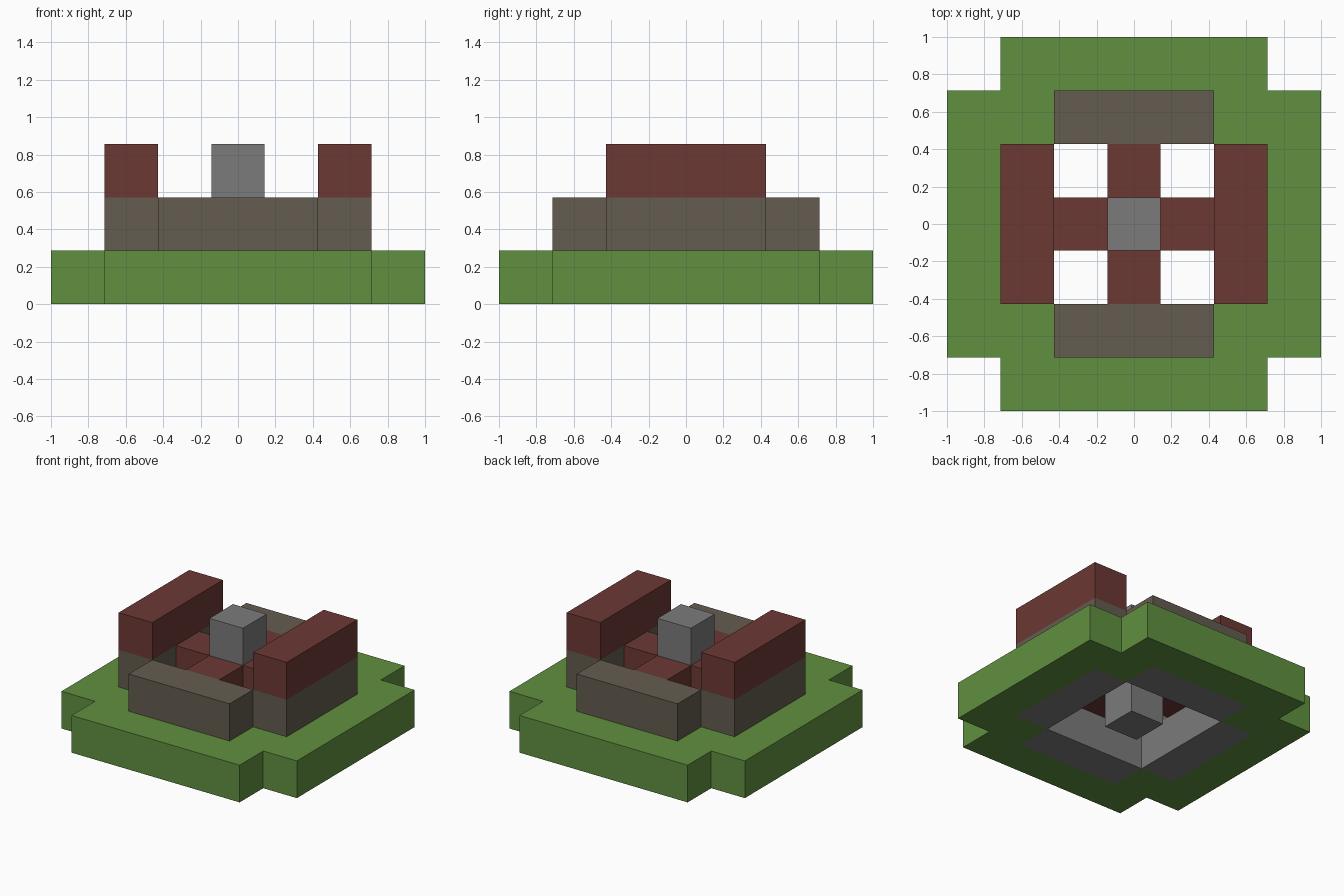
import bpy
import bmesh
import math

U = 2 / 7  # edge of one block; the model is 7 x 7 x 3 blocks

cube = bpy.data.objects.get("Cube")
if cube:
    bpy.data.objects.remove(cube, do_unlink=True)


def material(name, r, g, b):
    m = bpy.data.materials.new(name)
    m.use_nodes = True
    m.diffuse_color = (r, g, b, 1)
    m.node_tree.nodes["Principled BSDF"].inputs["Base Color"].default_value = (r, g, b, 1)
    return m


grass = material("grass green", .12, .28, .051)
stone = material("brown stone", .127, .107, .08)
brick = material("dark red brick", .15, .04, .034)
grey = material("mid grey", .198, .198, .198)


def slab(name, mat, inside, level, height=1):
    """Extrude the footprint of all block cells that satisfy inside(x, y)."""
    bm = bmesh.new()
    bmesh.ops.create_grid(bm, x_segments=7, y_segments=7, size=1)
    outside = []
    for f in bm.faces:
        c = f.calc_center_median() / U
        if not inside(abs(round(c.x)), abs(round(c.y))):
            outside.append(f)
    bmesh.ops.delete(bm, geom=outside, context='FACES')
    bmesh.ops.translate(bm, verts=bm.verts, vec=(0, 0, level * U))
    ext = bmesh.ops.extrude_face_region(bm, geom=bm.faces[:], use_keep_orig=True)
    top = [g for g in ext["geom"] if isinstance(g, bmesh.types.BMVert)]
    bmesh.ops.translate(bm, verts=top, vec=(0, 0, height * U))
    bmesh.ops.recalc_face_normals(bm, faces=bm.faces)
    # Merge coplanar cells into large flat faces
    bmesh.ops.dissolve_limit(bm, angle_limit=math.radians(1),
                             verts=bm.verts, edges=bm.edges)
    mesh = bpy.data.meshes.new(name)
    bm.to_mesh(mesh)
    bm.free()
    mesh.materials.append(mat)
    obj = bpy.data.objects.new(name, mesh)
    bpy.context.collection.objects.link(obj)
    return obj


# Footprints, as rules on the distance from the centre in blocks
def ring(x, y):
    return max(x, y) == 2 and min(x, y) < 2


def lawn(x, y):
    return min(x, y) < 3 and (max(x, y) == 3 or x == y == 2)


# Ground level: lawn around a grey foundation
slab("lawn", grass, lawn, 0)
slab("foundation", grey, ring, 0)

# Well wall, cross beams and centre post
slab("stone_wall", stone, ring, 1)
slab("cross_beams", brick, lambda x, y: x + y == 1, 1)
slab("centre_post", grey, lambda x, y: x + y == 0, 0, 3)

# Raised side walls
slab("side_walls", brick, lambda x, y: x == 2 and y < 2, 2)
